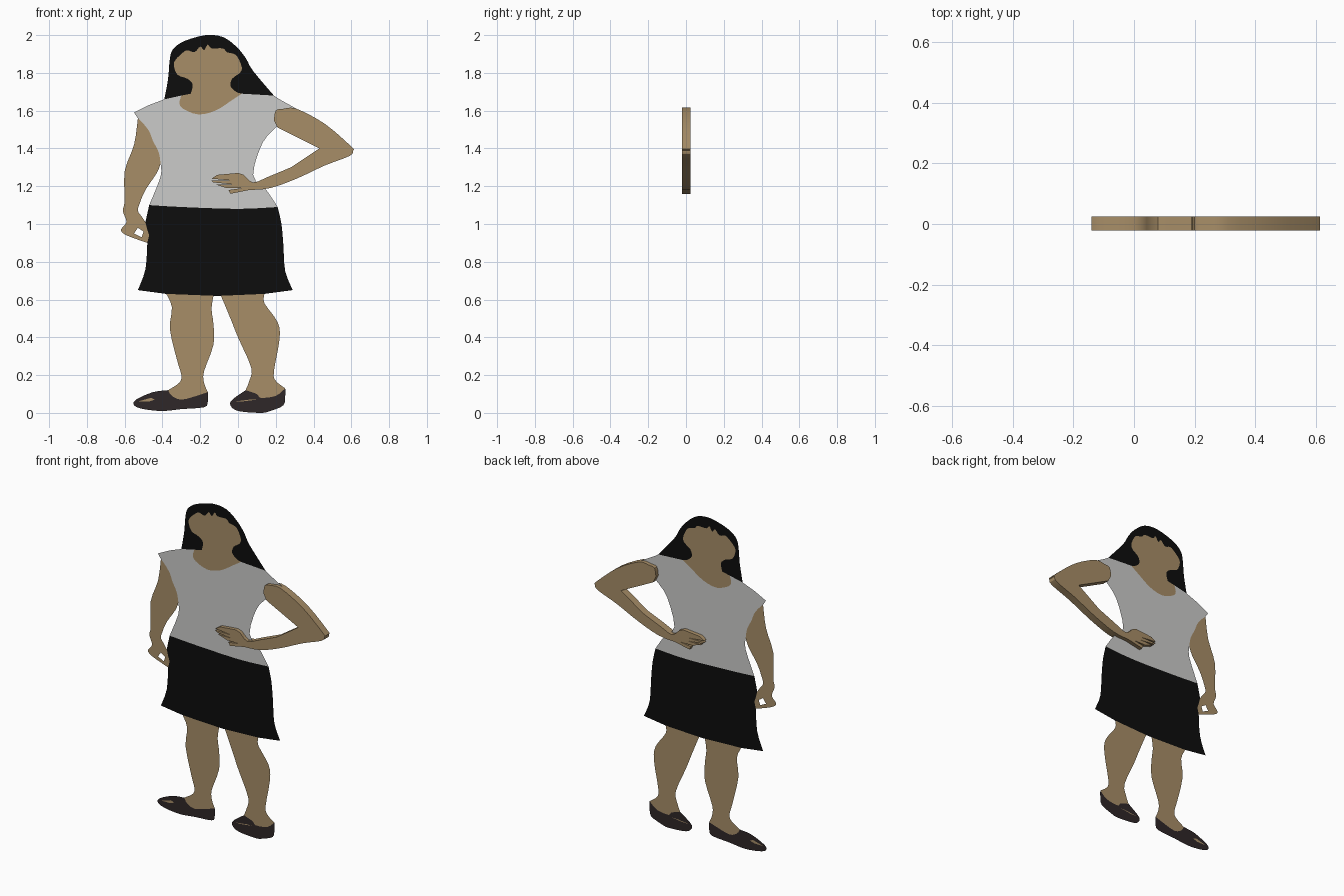
import bpy
import bmesh
from math import radians
from mathutils import Vector

default_cube = bpy.data.objects.get("Cube")
if default_cube:
    bpy.data.objects.remove(default_cube, do_unlink=True)


def make_material(name, red, green, blue):
    material = bpy.data.materials.new(name)
    material.use_nodes = True
    colour = (red, green, blue, 1)
    material.diffuse_color = colour
    material.node_tree.nodes["Principled BSDF"].inputs["Base Color"].default_value = colour
    return material


skin = make_material("tan skin", .39, .27, .137)
black = make_material("black cloth and hair", .004, .004, .004)
white = make_material("pale grey shirt", .6, .6, .59)
leather = make_material("dark brown leather", .028, .02, .021)


def smooth(points, steps=3):
    """Catmull-Rom path through points given in hundredths of a unit."""
    knots = [Vector(point) / 100 for point in points]
    padded = [knots[0]] + knots + [knots[-1]]
    path = []
    for a, b, c, d in zip(padded, padded[1:], padded[2:], padded[3:]):
        for step in range(steps):
            t = step / steps
            path.append(b + (c - a) * t / 2
                        + (a - b * 2.5 + c * 2 - d / 2) * t ** 2
                        + (b * 3 - a - c * 3 + d) * t ** 3 / 2)
    return path + [knots[-1]]


def straight(points):
    return smooth(points, steps=1)


def join(*seams):
    """Chain seams into one closed outline, dropping repeated corners."""
    outline = []
    for point in (point for seam in seams for point in seam):
        if not outline or (point - outline[-1]).length > .0005:
            outline.append(point)
    if (outline[0] - outline[-1]).length < .0005:
        outline.pop()
    return outline


def cutout(name, material, outlines, half_depth=0.0):
    """Upright filled shape; any further outlines become holes."""
    shape = bpy.data.curves.new(name, "CURVE")
    shape.dimensions = "2D"
    shape.fill_mode = "BOTH"
    shape.extrude = half_depth
    for outline in outlines:
        spline = shape.splines.new("POLY")
        spline.points.add(len(outline) - 1)
        for target, point in zip(spline.points, outline):
            target.co = (point.x, point.y, 0, 1)
        spline.use_cyclic_u = True
    shape.materials.append(material)
    part = bpy.data.objects.new(name, shape)
    bpy.context.collection.objects.link(part)
    part.rotation_euler.x = radians(90)
    bpy.ops.object.select_all(action="DESELECT")
    part.select_set(True)
    bpy.context.view_layer.objects.active = part
    bpy.ops.object.convert(target="MESH")
    part = bpy.context.object
    part.name = name
    # Weld caps to walls
    bm = bmesh.new()
    bm.from_mesh(part.data)
    bmesh.ops.remove_doubles(bm, verts=bm.verts, dist=.00005)
    bm.to_mesh(part.data)
    bm.free()
    if half_depth:
        bpy.ops.object.shade_smooth_by_angle(angle=radians(30))
    return part


# Seams shared by neighbouring parts
hairline = smooth([(-25, 169), (-24, 174), (-27, 177), (-32, 179), (-34, 184), (-33, 187),
                   (-30, 190), (-27, 192), (-23, 191), (-20, 194), (-18, 192), (-16, 195),
                   (-14, 193), (-8, 193), (-6, 191), (-2, 190), (0, 188), (2, 183),
                   (1, 180), (-3, 177), (-4, 173), (-1, 170), (2, 169)])
neckline = smooth([(2, 169), (-4, 165), (-12, 160), (-21, 158), (-29, 161), (-31, 164),
                   (-30, 168)])
armhole = smooth([(-53, 156), (-50, 153), (-47, 149), (-45, 144), (-42, 138), (-41, 132)])
waist = smooth([(-47, 110), (-30, 109), (0, 108), (21, 109)])
palm_edge = straight([(-49, 101), (-48, 97), (-47, 94), (-48, 90)])
hem_right, hem_left = straight([(-38, 63), (-13, 62)]), straight([(-9, 62), (14, 63)])

# Head
hair_outer = smooth([(-39, 166), (-37, 177), (-36, 188), (-34, 193), (-28, 197), (-17, 200),
                     (-8, 199), (-1, 194), (4, 188), (8, 181), (19, 168)])
cutout("hair", black, [join(hair_outer, hairline[::-1], straight([(-30, 168), (-39, 166)]))])
cutout("face_and_neck", skin, [join(hairline, neckline)])

# Clothes
shirt_shoulder = straight([(-30, 168), (-39, 166), (-47, 163), (-55, 159), (-53, 156)])
shirt_right = smooth([(-41, 132), (-41, 125), (-47, 110)])
shirt_left = smooth([(21, 109), (15, 118), (8, 126), (13, 143), (20, 151)])
sleeve_left = straight([(31, 161), (22, 166), (19, 168)])
cutout("shirt", white, [join(neckline, shirt_shoulder, armhole, shirt_right, waist,
                             shirt_left, sleeve_left)])
skirt_right = smooth([(-48, 90), (-49, 76), (-53, 65)])
skirt_left = smooth([(29, 65), (25, 75), (24, 89), (23, 100), (21, 109)])
cutout("skirt", black, [join(waist[::-1], palm_edge, skirt_right, hem_right, hem_left,
                             skirt_left)])

# Hanging arm, with the gap inside the curled hand
arm_inner = smooth([(-41, 132), (-43, 127), (-49, 118), (-52, 111), (-53, 107), (-51, 104),
                    (-49, 101)])
arm_outer = smooth([(-48, 90), (-59, 94), (-62, 97), (-59, 101), (-61, 107), (-60, 112),
                    (-60, 128), (-55, 142), (-53, 156)])
hand_gap = straight([(-55, 95), (-53, 98), (-50, 96), (-51, 93)])
cutout("right_arm", skin, [join(armhole, arm_inner, palm_edge, arm_outer), hand_gap])

# Bent arm: a thick cutout with the hand on the hip
upper_side = smooth([(19, 155), (20, 160), (24, 161), (31, 161), (46, 153), (60, 141),
                     (61, 139), (59, 136), (46, 131), (31, 124), (17, 119), (6, 118)])
fingers = straight([(-4, 116), (-5, 118), (2, 119), (-6, 119), (-12, 121), (-3, 121),
                    (-13, 122), (-14, 123), (-3, 123), (-14, 124), (-11, 126), (0, 127)])
under_side = smooth([(3, 126), (8, 122), (16, 125), (28, 130)])
inner_side = straight([(43, 140), (21, 151)])
left_arm = cutout("left_arm", skin, [join(upper_side, fingers, under_side, inner_side)], .023)
left_arm.location.y = .001


def leg_and_shoe(side, hem, outer, inner, opening, sole, toes):
    """Bare leg down to the shoe opening, plus an open-toed shoe."""
    opening = smooth(opening)
    cutout(side + "_leg", skin, [join(hem, smooth(inner), opening[::-1], smooth(outer))])
    cutout(side + "_shoe", leather, [join(opening, smooth(sole)), straight(toes)])
    cutout(side + "_toes", skin, [straight(toes)])


leg_and_shoe(
    "right", hem_right,
    outer=[(-37, 12), (-31, 16), (-30, 20), (-32, 27), (-36, 44), (-35, 56), (-38, 63)],
    inner=[(-13, 62), (-14, 55), (-13, 47), (-13, 36), (-18, 22), (-18, 16), (-16, 11)],
    opening=[(-37, 12), (-35, 9), (-30, 7), (-22, 9), (-16, 11)],
    sole=[(-16, 11), (-16, 6), (-18, 3), (-30, 2), (-40, 1), (-50, 2), (-55, 4),
          (-54, 7), (-45, 11), (-37, 12)],
    toes=[(-53, 6), (-46, 8), (-44, 7), (-47, 6)])
leg_and_shoe(
    "left", hem_left,
    outer=[(4, 12), (6, 17), (7, 24), (0, 40), (-4, 50), (-9, 62)],
    inner=[(14, 63), (14, 58), (21, 48), (22, 39), (19, 22), (20, 17), (25, 13)],
    opening=[(4, 12), (10, 10), (12, 8), (20, 9), (25, 13)],
    sole=[(25, 13), (25, 9), (24, 4), (17, 1), (12, 0), (0, 1), (-4, 4), (-3, 7), (4, 12)],
    toes=[(-2, 6), (6, 7), (10, 7), (2, 6)])
